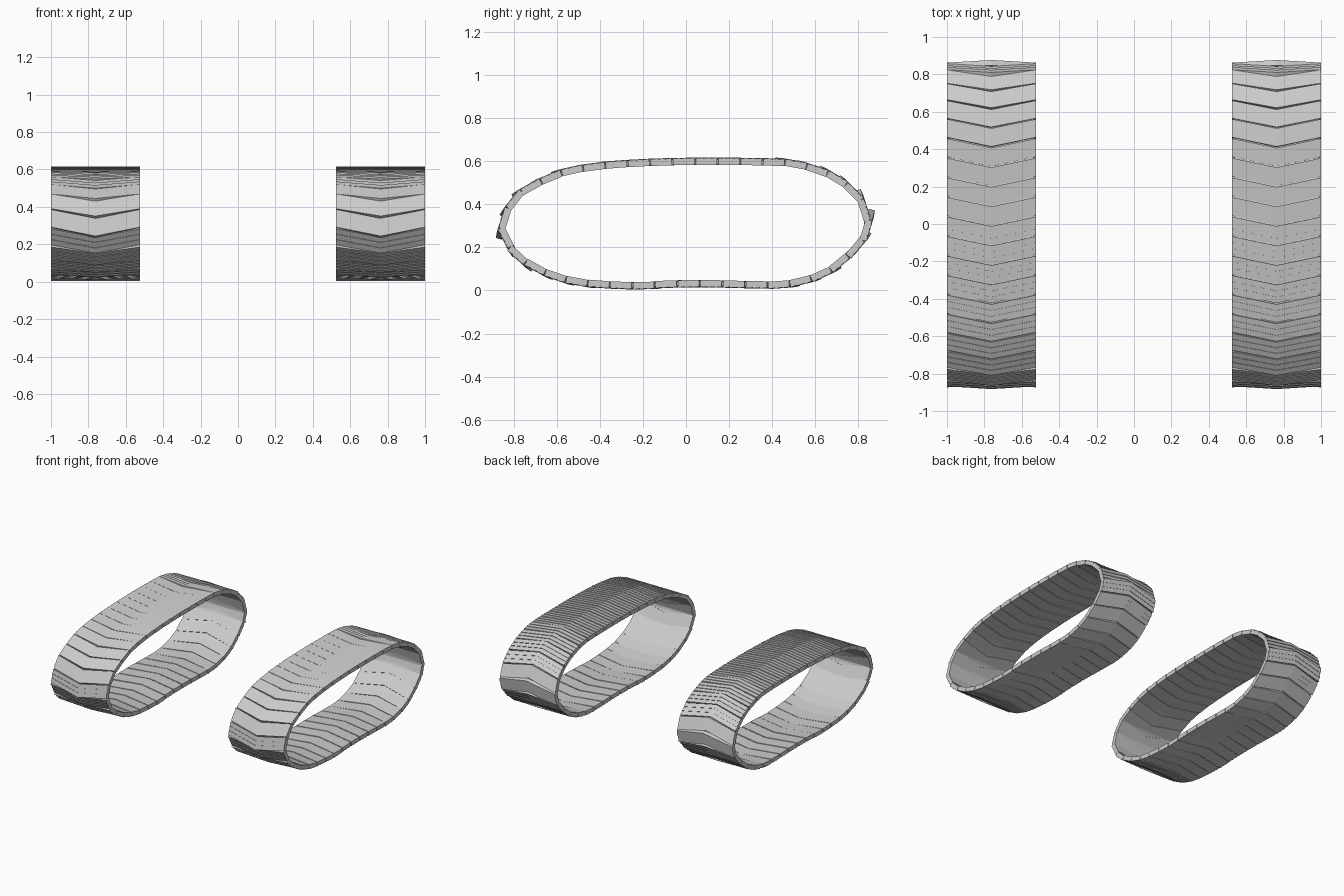
import bpy, bmesh
from mathutils import Vector

if "Cube" in bpy.data.objects:
    bpy.data.objects.remove(bpy.data.objects["Cube"])

LINKS = 38          # links per track
HALF = 0.2375       # half width of a track
CENTRE = 0.7625     # track distance from the middle
THICK = 0.034       # link thickness
CHEVRON = 0.05      # forward shift of the link's middle
TEETH = 3           # shingled ridges per link
STEP = 0.004        # ridge height

# Side outline of the loop (y, z), running forward along the top
OUTLINE = [(-.22, .609), (-.4, .595), (-.56, .567), (-.7, .51), (-.79, .45), (-.845, .37),
           (-.866, .29), (-.847, .23), (-.795, .153), (-.707, .093), (-.61, .05), (-.5, .023),
           (-.37, .01), (-.22, .005), (-.08, .012), (.107, .014), (.34, .009), (.456, .012),
           (.56, .033), (.656, .07), (.74, .13), (.814, .205), (.856, .293), (.833, .405),
           (.772, .484), (.688, .544), (.58, .586), (.465, .609), (.25, .616), (0, .616)]

rubber = bpy.data.materials.new("grey rubber")
rubber.use_nodes = True
grey = (0.6, 0.6, 0.6, 1)
rubber.diffuse_color = grey
rubber.node_tree.nodes["Principled BSDF"].inputs["Base Color"].default_value = grey


def smooth_loop(points, sub=12):
    """Closed Catmull-Rom curve through the points."""
    pts = [Vector(p) for p in points]
    n, out = len(pts), []
    for i in range(n):
        a, b, c, d = (pts[(i + k) % n] for k in (-1, 0, 1, 2))
        for j in range(sub):
            t = j / sub
            out.append(0.5 * (2 * b + (c - a) * t + (2 * a - 5 * b + 4 * c - d) * t ** 2
                              + (3 * b - a - 3 * c + d) * t ** 3))
    return out


def frames(curve, count):
    """Evenly spaced (point, tangent, outward normal) round the curve."""
    n = len(curve)
    lengths = [(curve[(i + 1) % n] - curve[i]).length for i in range(n)]
    total, run, i, out = sum(lengths), 0, 0, []
    for k in range(count):
        target = total * k / count
        while run + lengths[i] < target:
            run += lengths[i]
            i += 1
        a, b = curve[i], curve[(i + 1) % n]
        t = (b - a).normalized()
        out.append((a.lerp(b, (target - run) / lengths[i]), t, Vector((t.y, -t.x))))
    # Counter-clockwise travel in the (y, z) plane has its outside on the right
    return out, total


def loft(bm, sections):
    """Join equal rings of vertices into a closed solid."""
    rings = [[bm.verts.new(p) for p in s] for s in sections]
    for r, q in zip(rings, rings[1:]):
        for i in range(len(r)):
            j = (i + 1) % len(r)
            bm.faces.new((r[i], r[j], q[j], q[i]))
    bm.faces.new(rings[0])
    bm.faces.new(rings[-1][::-1])


def finish(bm, name):
    bmesh.ops.recalc_face_normals(bm, faces=bm.faces[:])
    mesh = bpy.data.meshes.new(name)
    bm.to_mesh(mesh)
    bm.free()
    mesh.materials.append(rubber)
    for side, x in (("left", CENTRE), ("right", -CENTRE)):
        ob = bpy.data.objects.new(f"{side}_{name}", mesh)
        ob.location.x = x
        bpy.context.collection.objects.link(ob)


curve = smooth_loop(OUTLINE)
places, total = frames(curve, LINKS)
length = total / LINKS - 0.007

# Link cross-section (along, out): flat inside, shingled ridges outside
section = [(length / 2, -THICK), (-length / 2, -THICK)]
for k in range(TEETH):
    a = -length / 2 + length * k / TEETH
    section += [(a, 0), (a + length / TEETH, -STEP)]

# Rigid chevron links
bm = bmesh.new()
for p, t, n in places:
    rings = []
    for x, shift in ((-HALF, 0), (0, CHEVRON), (HALF, 0)):
        ring = []
        for along, out in section:
            q = p + t * (along + shift) + n * out
            ring.append((x, q.x, q.y))
        rings.append(ring)
    loft(bm, rings)
finish(bm, "track_links")

# Continuous inner belt that closes the gaps between links
bm = bmesh.new()
belt, _ = frames(curve, LINKS * 4)
w = HALF - 0.01
rings = []
for p, t, n in belt:
    corners = ((-w, -0.01), (w, -0.01), (w, -0.029), (-w, -0.029))
    rings.append([bm.verts.new((x, *(p + n * out))) for x, out in corners])
for r, q in zip(rings, rings[1:] + rings[:1]):
    for i in range(4):
        j = (i + 1) % 4
        bm.faces.new((r[i], r[j], q[j], q[i]))
finish(bm, "track_belt")
